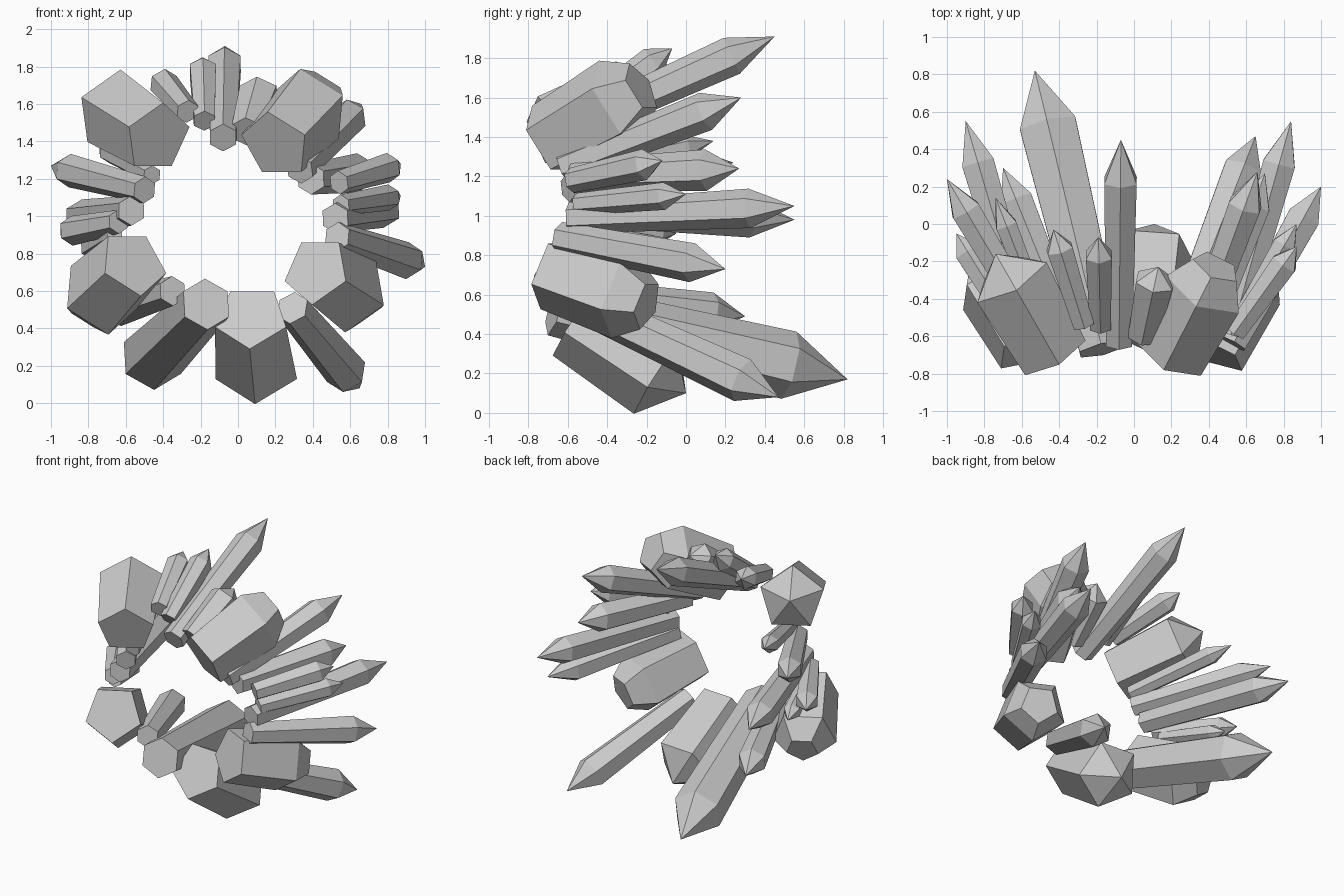
import bpy, bmesh
from math import sin, cos, radians
from mathutils import Vector

if "Cube" in bpy.data.objects:
    bpy.data.objects.remove(bpy.data.objects["Cube"])


def crystal(name, base, tip, r, sides=6, roll=0, shoulder=0.8, flare=0.8, cap=0):
    """Faceted prism flaring from a flat base to a shoulder, then a point or small cap."""
    base, tip = Vector(base), Vector(tip)
    axis = (tip - base).normalized()
    up = Vector((0, 0, 1))
    u = (up - axis * up.dot(axis)).normalized()
    v = axis.cross(u)
    bm = bmesh.new()

    def ring(t, rad):
        c = base.lerp(tip, t)
        out = []
        for i in range(sides):
            a = radians(roll + 360 * i / sides)
            out.append(bm.verts.new(c + (u * cos(a) + v * sin(a)) * rad))
        return out

    low, high = ring(0, r * flare), ring(shoulder, r)
    end = ring(1, r * cap) if cap else [bm.verts.new(tip)]
    bm.faces.new(low)
    for i in range(sides):
        j = (i + 1) % sides
        bm.faces.new((low[i], low[j], high[j], high[i]))
        if cap:
            bm.faces.new((high[i], high[j], end[j], end[i]))
        else:
            bm.faces.new((high[i], high[j], end[0]))
    if cap:
        bm.faces.new(end)
    bmesh.ops.recalc_face_normals(bm, faces=bm.faces)
    mesh = bpy.data.meshes.new(name)
    bm.to_mesh(mesh)
    bm.free()
    bpy.context.collection.objects.link(bpy.data.objects.new(name, mesh))


# Thick, blunt five-sided crystals: base, tip, radius, roll, cap size
for name, base, tip, r, roll, cap in [
    ("block_top_left", (-.43, -.70, 1.42), (-.74, -.16, 1.62), .225, 0, 0),
    ("block_top_right", (.20, -.70, 1.38), (.44, -.23, 1.65), .23, 0, .6),
    ("block_low_right", (.42, -.69, .71), (.66, -.20, .55), .22, 180, .6),
    ("block_low_left", (-.56, -.66, .75), (-.80, -.22, .51), .225, 180, .5),
    ("block_bottom", (.07, -.57, .46), (.11, .00, .10), .23, 180, 0),
]:
    crystal(name, base, tip, r, 5, roll, 0.75, 0.87, cap)

# Long slim six-sided spikes around the ring
for name, base, tip, r in [
    ("spike_top", (-.08, -.64, 1.42), (-.07, .45, 1.91), .10),
    ("spike_upper_right", (.33, -.62, 1.25), (.66, .28, 1.60), .10),
    ("spike_right_a", (.39, -.57, 1.20), (.70, .27, 1.24), .105),
    ("spike_right_b", (.52, -.59, .99), (.84, .55, 1.05), .10),
    ("spike_right_c", (.53, -.64, .89), (1.0, .20, .73), .10),
    ("spike_low_right", (.29, -.45, .51), (.65, .47, .08), .115),
    ("spike_low_left", (-.17, -.67, .53), (-.53, .82, .17), .175),
    ("spike_left_a", (-.35, -.56, .60), (-.70, .30, .49), .10),
    ("spike_left_b", (-.57, -.57, 1.03), (-.90, .55, .98), .10),
    ("spike_left_c", (-.50, -.60, 1.14), (-1.0, .24, 1.27), .09),
    ("spike_left_d", (-.46, -.58, 1.22), (-.74, .14, 1.38), .065),
]:
    crystal(name, base, tip, r)

# Short small crystals filling the gaps
for name, base, tip, r in [
    ("shard_top_a", (.05, -.60, 1.45), (.13, -.23, 1.70), .115),
    ("shard_top_b", (-.18, -.55, 1.51), (-.19, -.07, 1.85), .08),
    ("shard_top_c", (-.27, -.54, 1.56), (-.43, -.03, 1.75), .08),
    ("shard_right_a", (.54, -.58, 1.18), (.87, -.12, 1.28), .08),
    ("shard_right_b", (.55, -.55, 1.06), (.87, .00, 1.11), .07),
    ("shard_left_a", (-.64, -.55, .97), (-.95, -.05, .91), .08),
    ("shard_left_b", (-.66, -.50, .91), (-.82, -.02, .81), .06),
]:
    crystal(name, base, tip, r)
